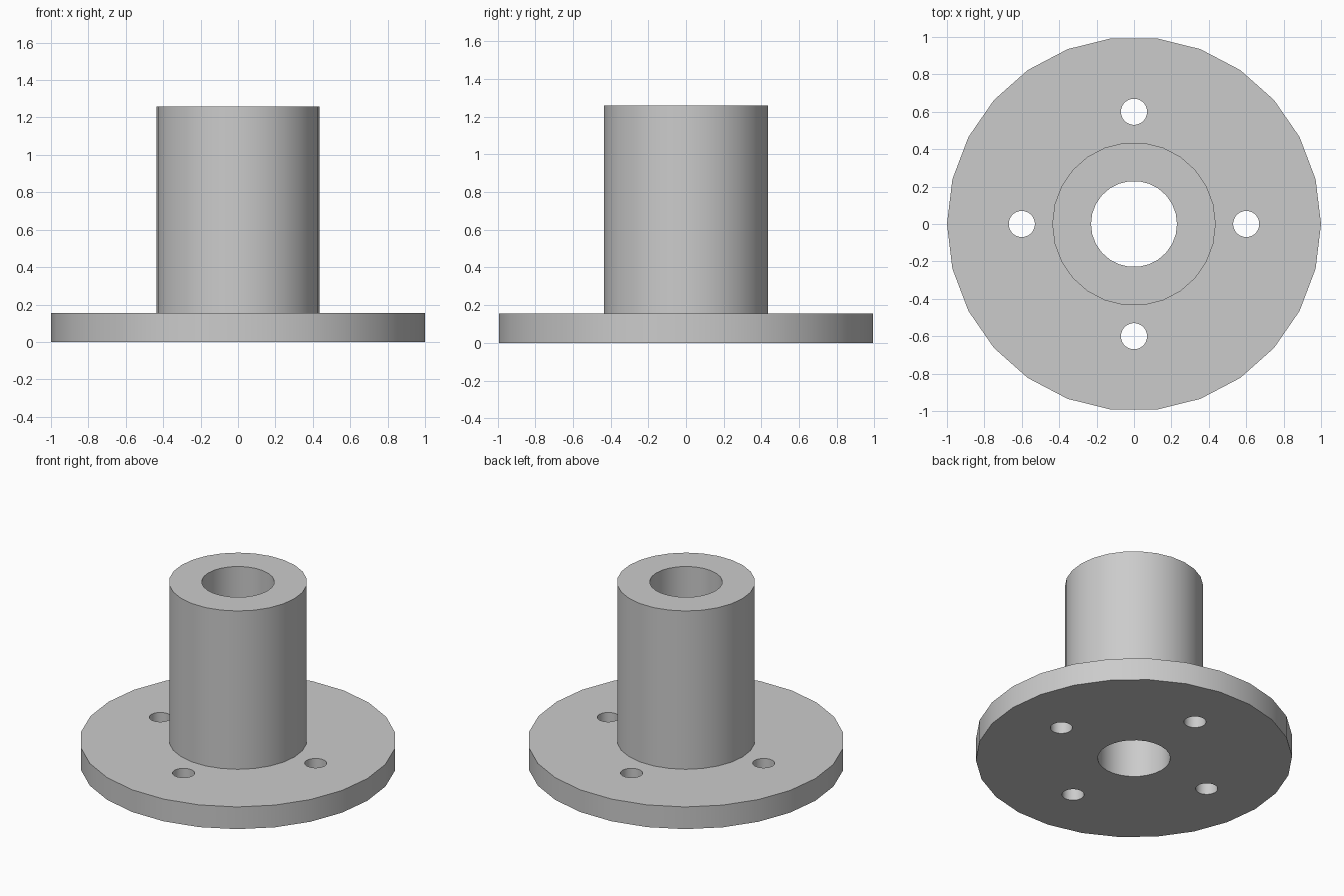
import bpy, bmesh, math
from mathutils import Matrix

SIDES = 26
FLANGE_R, FLANGE_H = 1.0, 0.155
TUBE_R, TUBE_H, BORE_R = 0.437, 1.26, 0.23
HOLE_R, HOLE_CIRCLE = 0.07, 0.6

if "Cube" in bpy.data.objects:
    bpy.data.objects.remove(bpy.data.objects["Cube"], do_unlink=True)

# Single grey material
grey = bpy.data.materials.new("plain grey")
grey.use_nodes = True
colour = (0.6, 0.6, 0.6, 1)
grey.diffuse_color = colour
grey.node_tree.nodes["Principled BSDF"].inputs["Base Color"].default_value = colour


def make_object(name, bm):
    bmesh.ops.recalc_face_normals(bm, faces=bm.faces)
    mesh = bpy.data.meshes.new(name)
    bm.to_mesh(mesh)
    bm.free()
    mesh.materials.append(grey)
    obj = bpy.data.objects.new(name, mesh)
    bpy.context.collection.objects.link(obj)
    return obj


# Flange and tube: one closed profile turned about the vertical axis
profile = [(BORE_R, 0), (FLANGE_R, 0), (FLANGE_R, FLANGE_H),
           (TUBE_R, FLANGE_H), (TUBE_R, TUBE_H), (BORE_R, TUBE_H)]
bm = bmesh.new()
rings = []
for i in range(SIDES):
    a = math.tau * i / SIDES
    rings.append([bm.verts.new((r * math.cos(a), r * math.sin(a), z)) for r, z in profile])
for i, ring in enumerate(rings):
    after = rings[(i + 1) % SIDES]
    for j in range(len(profile)):
        k = (j + 1) % len(profile)
        bm.faces.new((ring[j], after[j], after[k], ring[k]))
body = make_object("flanged_tube", bm)

# Four bolt holes through the flange
bm = bmesh.new()
for i in range(4):
    place = Matrix.Rotation(math.pi / 2 * i, 4, 'Z') @ Matrix.Translation((HOLE_CIRCLE, 0, FLANGE_H / 2))
    bmesh.ops.create_cone(bm, cap_ends=True, segments=SIDES, radius1=HOLE_R,
                          radius2=HOLE_R, depth=FLANGE_H * 2, matrix=place)
cutter = make_object("bolt_hole_cutter", bm)
cutter.hide_render = True

drill = body.modifiers.new("bolt holes", 'BOOLEAN')
drill.operation = 'DIFFERENCE'
drill.solver = 'EXACT'
drill.object = cutter

# Apply the holes, drop the cutter and smooth the round walls
bpy.ops.object.select_all(action='DESELECT')
body.select_set(True)
bpy.context.view_layer.objects.active = body
bpy.ops.object.modifier_apply(modifier=drill.name)
bpy.data.objects.remove(cutter, do_unlink=True)
bpy.ops.object.shade_smooth_by_angle(angle=math.radians(30))
